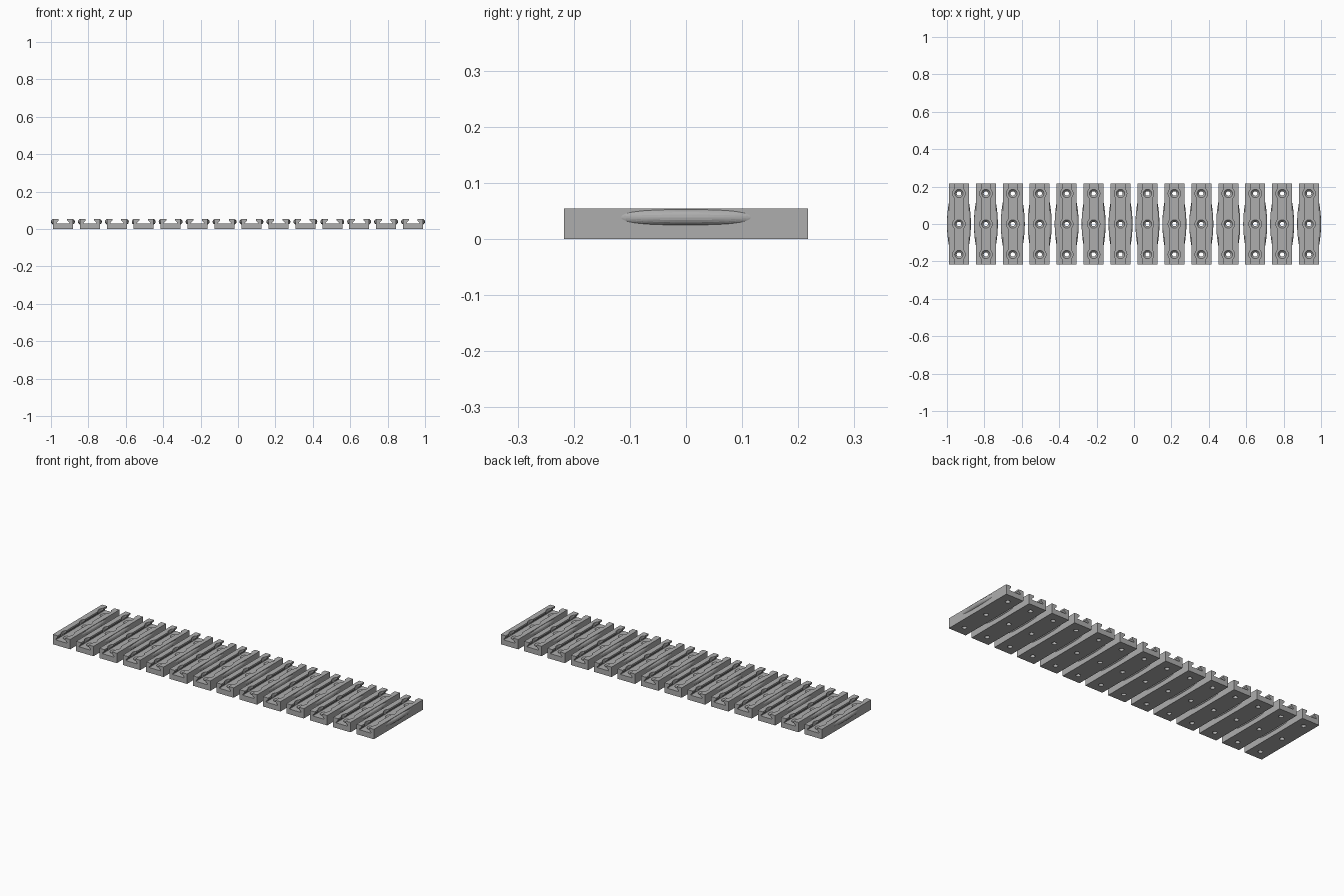
import bpy, bmesh, math

if "Cube" in bpy.data.objects:
    bpy.data.objects.remove(bpy.data.objects["Cube"])

COUNT, PITCH = 14, 0.144
HALF_W, HALF_L, HEIGHT = 0.0535, 0.217, 0.055
FLOOR = 0.029
HOLES = (-0.163, 0, 0.163)

grey = bpy.data.materials.new("plain grey")
grey.use_nodes = True
grey.diffuse_color = (0.42, 0.42, 0.42, 1)
grey.node_tree.nodes["Principled BSDF"].inputs["Base Color"].default_value = grey.diffuse_color


def new_object(name, bm):
    bmesh.ops.recalc_face_normals(bm, faces=bm.faces)
    mesh = bpy.data.meshes.new(name)
    bm.to_mesh(mesh)
    bm.free()
    mesh.materials.append(grey)
    obj = bpy.data.objects.new(name, mesh)
    bpy.context.collection.objects.link(obj)
    return obj


def lathe_cutter(name, profile, steps=24):
    """Solid of revolution repeated at every screw position."""
    bm = bmesh.new()
    for y in HOLES:
        rings = [[bm.verts.new((r * math.cos(math.tau * i / steps),
                                y + r * math.sin(math.tau * i / steps), z))
                  for i in range(steps)] for r, z in profile]
        for a, b in zip(rings, rings[1:]):
            for i in range(steps):
                j = (i + 1) % steps
                bm.faces.new((a[i], a[j], b[j], b[i]))
        bm.faces.new(rings[0])
        bm.faces.new(rings[-1])
    obj = new_object(name, bm)
    obj.hide_render = True
    return obj


def bulge(bm, side):
    """Rounded rim along a shallow arc, emerging from the side wall."""
    tube, mid_z, reach, sag = 0.0145, 0.039, 0.064, 0.0107
    radius = (0.117 ** 2 + sag ** 2) / (2 * sag)
    rows = []
    for k in range(25):
        y = -0.117 + 0.234 * k / 24
        centre = reach - tube - radius + math.sqrt(radius ** 2 - y ** 2)
        row = []
        reach_x = max(HALF_W - 0.001 - centre, -tube)
        limit = math.acos(min(1, reach_x / tube))
        for i in range(9):
            a = limit * (i / 4 - 1)
            row.append(bm.verts.new((side * (centre + tube * math.cos(a)), y,
                                     mid_z + tube * math.sin(a))))
        rows.append(row)
    for a, b in zip(rows, rows[1:]):
        for i in range(8):
            bm.faces.new((a[i], a[i + 1], b[i + 1], b[i]))
        bm.faces.new((a[8], a[0], b[0], b[8]))
    bm.faces.new(rows[0])
    bm.faces.new(rows[-1])


# Grooved bar: undercut channel profile extruded along y
half = [(HALF_W, 0), (HALF_W, HEIGHT), (0.023, HEIGHT), (0.023, 0.046),
        (0.035, 0.034), (0.035, FLOOR)]
profile = half + [(-x, z) for x, z in reversed(half)]
bm = bmesh.new()
face = bm.faces.new([bm.verts.new((x, -HALF_L, z)) for x, z in profile])
ext = bmesh.ops.extrude_face_region(bm, geom=[face])
bmesh.ops.translate(bm, vec=(0, 2 * HALF_L, 0),
                    verts=[v for v in ext["geom"] if isinstance(v, bmesh.types.BMVert)])
bar = new_object("bar_master", bm)

# Keyhole openings through the lips, then countersunk screw holes
cutters = [
    lathe_cutter("keyhole_cutter", [(0.0335, FLOOR + 0.002), (0.0335, 0.07)]),
    lathe_cutter("screw_cutter", [(0.012, -0.01), (0.012, 0.017), (0.023, FLOOR + 0.0005),
                                  (0.023, 0.04)]),
]
for cutter in cutters:
    mod = bar.modifiers.new(cutter.name, "BOOLEAN")
    mod.operation, mod.solver, mod.object = "DIFFERENCE", "EXACT", cutter
bpy.context.view_layer.update()
mesh = bpy.data.meshes.new_from_object(
    bar.evaluated_get(bpy.context.evaluated_depsgraph_get()))
for obj in [bar] + cutters:
    bpy.data.objects.remove(obj)

# Side bulges join the finished bar
bm = bmesh.new()
bulge(bm, 1)
bulge(bm, -1)
bmesh.ops.recalc_face_normals(bm, faces=bm.faces)
bm.from_mesh(mesh)
bm.to_mesh(mesh)
bm.free()
mesh.name = "grooved_bar"

# Row of identical bars
for i in range(COUNT):
    obj = bpy.data.objects.new(f"grooved_bar_{i + 1}", mesh)
    obj.location.x = (i - (COUNT - 1) / 2) * PITCH
    bpy.context.collection.objects.link(obj)
